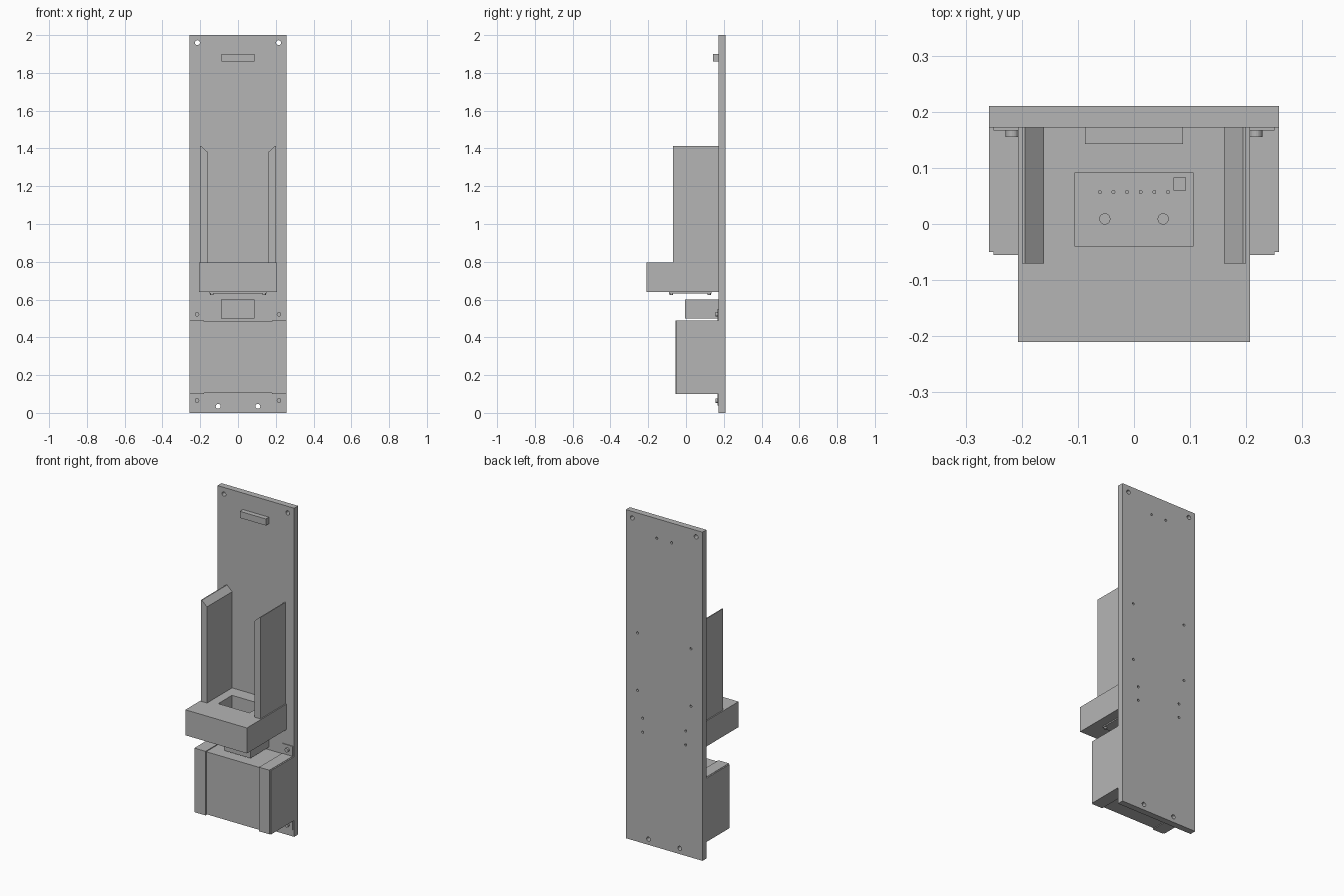
import bpy
import bmesh
from mathutils import Matrix, Vector

default = bpy.data.objects.get("Cube")
if default:
    bpy.data.objects.remove(default, do_unlink=True)

GREY = (0.46, 0.46, 0.46, 1)
grey = bpy.data.materials.new("plain grey")
grey.use_nodes = True
grey.diffuse_color = GREY
grey.node_tree.nodes["Principled BSDF"].inputs["Base Color"].default_value = GREY


def add_box(bm, x, y, z):
    lo, hi = Vector((x[0], y[0], z[0])), Vector((x[1], y[1], z[1]))
    size = Matrix.Diagonal((*(hi - lo), 1))
    bmesh.ops.create_cube(bm, size=1, matrix=Matrix.Translation((lo + hi) / 2) @ size)


def add_cylinder(bm, centre, radius, depth, axis="Z"):
    turn = Matrix.Rotation(1.5707963, 4, "X") if axis == "Y" else Matrix()
    bmesh.ops.create_cone(bm, cap_ends=True, segments=20, radius1=radius, radius2=radius,
                          depth=depth, matrix=Matrix.Translation(centre) @ turn)


def finish(name, bm):
    bmesh.ops.recalc_face_normals(bm, faces=bm.faces)
    mesh = bpy.data.meshes.new(name)
    bm.to_mesh(mesh)
    bm.free()
    mesh.materials.append(grey)
    obj = bpy.data.objects.new(name, mesh)
    bpy.context.collection.objects.link(obj)
    return obj


def box(name, x, y, z):
    bm = bmesh.new()
    add_box(bm, x, y, z)
    return finish(name, bm)


def cut(obj, cutter_bm):
    cutter = finish("cutter", cutter_bm)
    cutter.hide_render = True
    mod = obj.modifiers.new("cut", "BOOLEAN")
    mod.operation, mod.solver, mod.object = "DIFFERENCE", "EXACT", cutter
    graph = bpy.context.evaluated_depsgraph_get()
    mesh = bpy.data.meshes.new_from_object(obj.evaluated_get(graph))
    obj.modifiers.clear()
    obj.data = mesh
    bpy.data.objects.remove(cutter, do_unlink=True)


WALL = 0.172   # front surface of the back plate
BACK = 0.21

# Back plate with through holes and small blind screw holes
plate = box("back_plate", (-0.258, 0.258), (WALL, BACK), (0, 2))
holes = bmesh.new()
for side in (-1, 1):
    for x, z in ((0.215, 1.96), (0.105, 0.035)):
        add_cylinder(holes, (side * x, 0.19, z), 0.013, 0.1, "Y")
    for x, z in ((0.05, 1.88), (0.18, 1.27), (0.18, 0.92), (0.145, 0.76), (0.145, 0.675)):
        add_cylinder(holes, (side * x, BACK, z), 0.007, 0.04, "Y")
cut(plate, holes)

# Upper bar and small block under the shelf
box("upper_bar", (-0.087, 0.087), (0.143, WALL), (1.86, 1.90))
box("small_block", (-0.09, 0.087), (-0.005, WALL), (0.5, 0.6))

# Shelf with a connector pocket
shelf = box("shelf", (-0.207, 0.207), (-0.21, WALL), (0.64, 0.795))
pocket = bmesh.new()
add_box(pocket, (-0.105, 0.105), (-0.04, 0.092), (0.69, 0.9))
cut(shelf, pocket)

# Contacts, pegs and switch on the pocket floor
bm = bmesh.new()
for i in range(6):
    add_cylinder(bm, (-0.061 + 0.0243 * i, 0.057, 0.705), 0.0035, 0.034)
finish("contact_pins", bm)
bm = bmesh.new()
for side in (-1, 1):
    add_cylinder(bm, (side * 0.052, 0.009, 0.7), 0.01, 0.025)
finish("locating_pegs", bm)
box("switch", (0.07, 0.093), (0.06, 0.083), (0.689, 0.705))

# Thin plate and screws below the shelf
box("shelf_bottom_plate", (-0.15, 0.15), (-0.09, 0.135), (0.633, 0.641))
bm = bmesh.new()
for x in (-0.138, 0.138):
    for y in (-0.078, 0.123):
        add_cylinder(bm, (x, y, 0.63), 0.009, 0.012)
finish("shelf_screws", bm)

# Lower box held by two side brackets
box("lower_box", (-0.25, 0.25), (-0.048, WALL), (0.105, 0.485))

for side, label in ((1, "left"), (-1, "right")):
    def span(a, b):
        return sorted((side * a, side * b))

    # Guide rail with an inward sloping top
    bm = bmesh.new()
    profile = ((0.16, 0.795), (0.2, 0.795), (0.2, 1.412), (0.194, 1.412), (0.16, 1.38))
    face = bm.faces.new([bm.verts.new((side * x, -0.07, z)) for x, z in profile])
    ext = bmesh.ops.extrude_face_region(bm, geom=[face])
    moved = [v for v in ext["geom"] if isinstance(v, bmesh.types.BMVert)]
    bmesh.ops.translate(bm, verts=moved, vec=(0, WALL + 0.07, 0))
    finish(label + "_guide_rail", bm)

    # Bracket: front wrap, outer cheek and mounting tabs
    bm = bmesh.new()
    add_box(bm, span(0.18, 0.25), (-0.055, WALL), (0.1, 0.49))
    add_box(bm, span(0.249, 0.258), (-0.05, WALL), (0.1, 0.488))
    add_box(bm, span(0.18, 0.25), (0.167, WALL), (0.04, 0.55))
    finish(label + "_bracket", bm)

    # Bracket screws
    bm = bmesh.new()
    for z in (0.065, 0.522):
        add_cylinder(bm, (side * 0.217, 0.163, z), 0.012, 0.016, "Y")
    finish(label + "_bracket_screws", bm)
